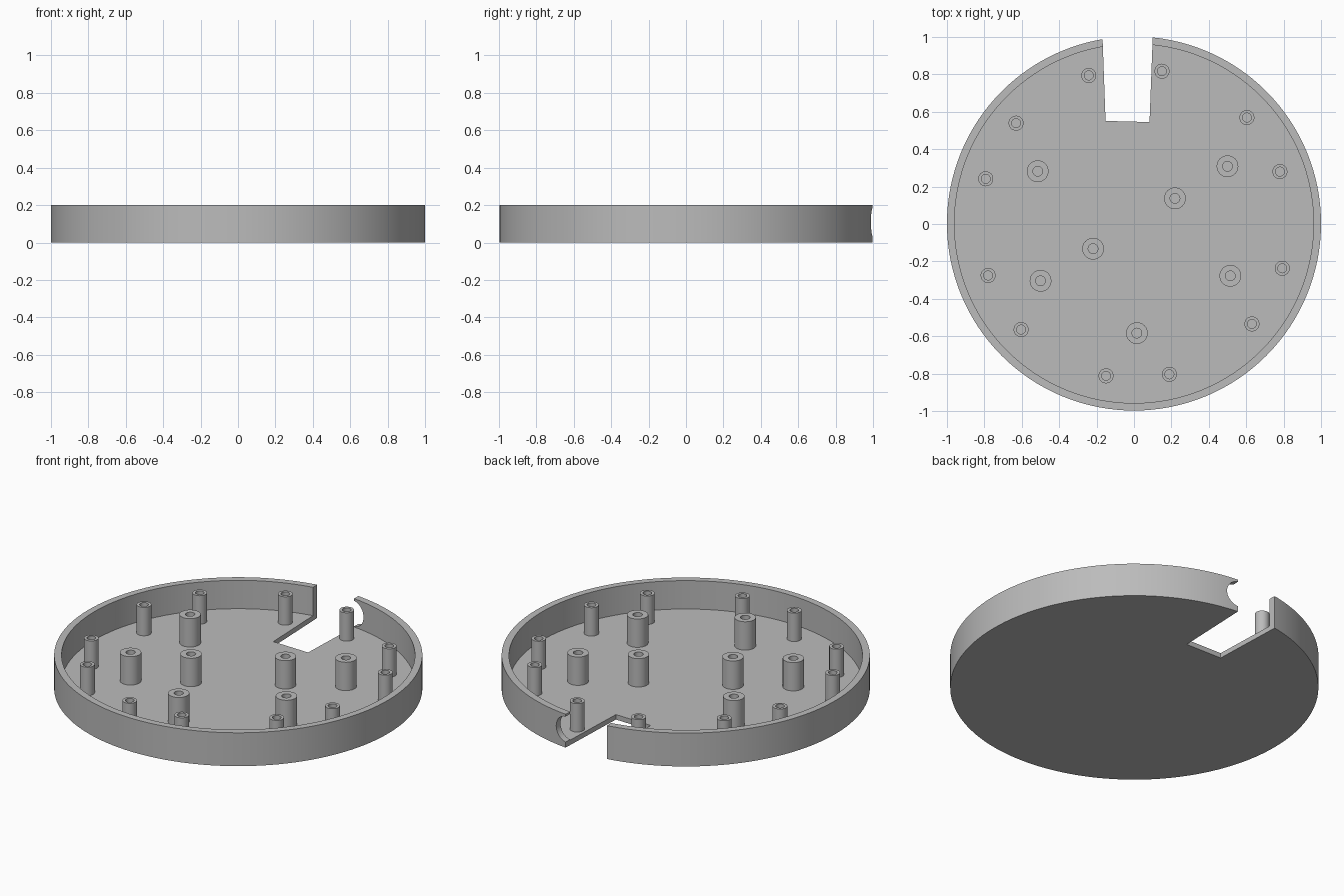
import bpy, bmesh, math
from mathutils import Matrix, Vector

cube = bpy.data.objects.get("Cube")
if cube:
    bpy.data.objects.remove(cube, do_unlink=True)

HEIGHT, FLOOR = 0.2, 0.03
CENTRE = Vector((0, 0.0025, 0))

grey = bpy.data.materials.new("plain_grey")
grey.use_nodes = True
colour = (0.5, 0.5, 0.5, 1)
grey.diffuse_color = colour
grey.node_tree.nodes["Principled BSDF"].inputs["Base Color"].default_value = colour


def add_object(name, bm):
    bmesh.ops.recalc_face_normals(bm, faces=bm.faces)
    mesh = bpy.data.meshes.new(name)
    bm.to_mesh(mesh)
    bm.free()
    mesh.materials.append(grey)
    obj = bpy.data.objects.new(name, mesh)
    bpy.context.collection.objects.link(obj)
    return obj


def lathe(name, profile, segments, location):
    """Spin an (r, z) profile around the z axis."""
    bm = bmesh.new()
    verts = [bm.verts.new((r, 0, z)) for r, z in profile]
    edges = [bm.edges.new(pair) for pair in zip(verts, verts[1:])]
    bmesh.ops.spin(bm, geom=verts + edges, cent=(0, 0, 0), axis=(0, 0, 1),
                   angle=math.tau, steps=segments)
    bmesh.ops.remove_doubles(bm, verts=bm.verts, dist=1e-5)
    obj = add_object(name, bm)
    obj.location = location
    return obj


def smooth(obj):
    bpy.ops.object.select_all(action='DESELECT')
    obj.select_set(True)
    bpy.context.view_layer.objects.active = obj
    bpy.ops.object.shade_smooth_by_angle(angle=math.radians(30))


def cut(target, cutter):
    mod = target.modifiers.new(cutter.name, 'BOOLEAN')
    mod.operation, mod.solver, mod.object = 'DIFFERENCE', 'EXACT', cutter
    bpy.context.view_layer.objects.active = target
    bpy.ops.object.modifier_apply(modifier=mod.name)
    bpy.data.objects.remove(cutter, do_unlink=True)


# Round tray with a raised rim
tray = lathe("tray", [(0, 0), (1, 0), (1, HEIGHT), (0.96, HEIGHT),
                      (0.96, FLOOR), (0, FLOOR)], 128, CENTRE)

# Tapered notch through the back of the tray
bm = bmesh.new()
outline = [(-0.152, 0.551), (0.083, 0.545), (0.104, 1.1), (-0.172, 1.1)]
face = bm.faces.new([bm.verts.new((x, y, -0.1)) for x, y in outline])
side = bmesh.ops.extrude_face_region(bm, geom=[face])["geom"]
bmesh.ops.translate(bm, vec=(0, 0, 0.5),
                    verts=[v for v in side if isinstance(v, bmesh.types.BMVert)])
cut(tray, add_object("notch_cutter", bm))

# Round cable opening in the rim beside the notch
bm = bmesh.new()
bmesh.ops.create_cone(bm, cap_ends=True, segments=48, radius1=0.077,
                      radius2=0.077, depth=0.2,
                      matrix=Matrix.Translation((0.092, 1, 0.11))
                      @ Matrix.Rotation(math.pi / 2, 4, 'X'))
cut(tray, add_object("opening_cutter", bm))
smooth(tray)


# Hollow screw posts, placed by ring radius and angle
def post(name, radius, bore, ring, degrees):
    a = math.radians(degrees)
    place = CENTRE + Vector((ring * math.cos(a), ring * math.sin(a), 0))
    base = FLOOR - 0.005
    smooth(lathe(name, [(radius, base), (radius, HEIGHT),
                        (bore, HEIGHT), (bore, base)], 32, place))


for k in range(6):
    turn = 60 * k
    post(f"rim_post_a_{k}", 0.04, 0.024, 0.828, 19.6 + turn)
    # One post sits further from the notch
    post(f"rim_post_b_{k}", 0.04, 0.024, 0.828, 107 if k == 1 else 43.2 + turn)
    if k != 1:
        post(f"large_post_{k}", 0.058, 0.026, 0.586, 31.5 + turn)

for k in range(2):
    post(f"centre_post_{k}", 0.058, 0.026, 0.257, 31.6 + 180 * k)
